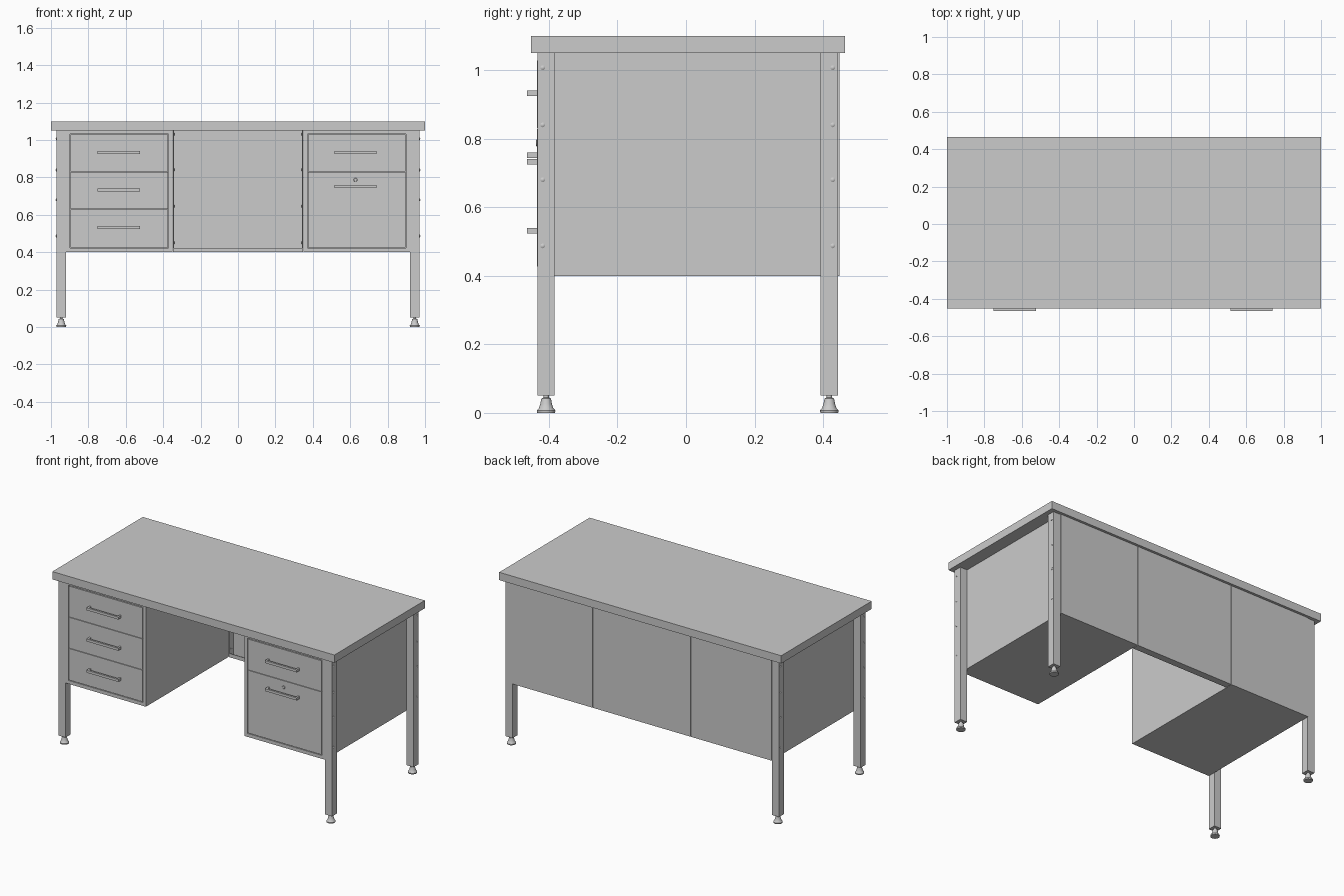
import bpy, bmesh
from math import pi, radians
from mathutils import Matrix, Vector

if "Cube" in bpy.data.objects:
    bpy.data.objects.remove(bpy.data.objects["Cube"])


def add_object(name, bm, smooth=False):
    bmesh.ops.recalc_face_normals(bm, faces=bm.faces)
    mesh = bpy.data.meshes.new(name)
    bm.to_mesh(mesh)
    bm.free()
    ob = bpy.data.objects.new(name, mesh)
    bpy.context.collection.objects.link(ob)
    if smooth:
        bpy.ops.object.select_all(action='DESELECT')
        bpy.context.view_layer.objects.active = ob
        ob.select_set(True)
        bpy.ops.object.shade_smooth_by_angle(angle=radians(35))
    return ob


def boxes(name, *spans):
    """Each span is (x0, x1, y0, y1, z0, z1)."""
    bm = bmesh.new()
    for x0, x1, y0, y1, z0, z1 in spans:
        size = Matrix.Diagonal((abs(x1 - x0), y1 - y0, z1 - z0, 1))
        mid = Matrix.Translation(((x0 + x1) / 2, (y0 + y1) / 2, (z0 + z1) / 2))
        bmesh.ops.create_cube(bm, size=1, matrix=mid @ size)
    return add_object(name, bm)


def turned(name, profile, places, direction=(0, 0, 1), steps=24):
    """Lathe an (r, height) profile and repeat it at every place."""
    bm = bmesh.new()
    rot = Vector((0, 0, 1)).rotation_difference(Vector(direction)).to_matrix().to_4x4()
    for place in places:
        m = Matrix.Translation(place) @ rot
        vs = [bm.verts.new((r, 0, h)) for r, h in profile]
        es = [bm.edges.new(pair) for pair in zip(vs, vs[1:])]
        out = bmesh.ops.spin(bm, geom=vs + es, axis=(0, 0, 1), cent=(0, 0, 0),
                             angle=2 * pi, steps=steps)
        new = set(vs) | {v for e in bm.edges for v in e.verts if not v.tag}
        bmesh.ops.transform(bm, matrix=m, verts=list(new))
        for v in bm.verts:
            v.tag = True
    bmesh.ops.remove_doubles(bm, verts=bm.verts, dist=0.0002)
    return add_object(name, bm, smooth=True)


FRONT, BACK = -0.433, 0.448
LOW, UNDER = 0.40, 1.05
SCREW = [(0, 0.005), (0.004, 0.004), (0.007, 0.002), (0.007, 0)]
FOOT = [(0, 0), (0.026, 0), (0.027, 0.007), (0.021, 0.014), (0.017, 0.026),
        (0.014, 0.042), (0.008, 0.045), (0.008, 0.052)]

# worktop
boxes("worktop", (-1, 1, -0.452, 0.464, UNDER, 1.10))

# legs with levelling feet and side screws
for side, sx in (("left", -1), ("right", 1)):
    for end, y0 in (("front", FRONT), ("back", 0.393)):
        boxes(f"{side}_{end}_leg", (sx * 0.92, sx * 0.97, y0, y0 + 0.05, 0.05, UNDER))
        turned(f"{side}_{end}_foot", FOOT, [(sx * 0.945, y0 + 0.025, 0)])
    turned(f"{side}_leg_screws", SCREW,
           [(sx * 0.97, y, z) for y in (-0.418, 0.428) for z in (1.007, 0.84, 0.68, 0.487)],
           direction=(sx, 0, 0), steps=12)


def handle(name, x, z):
    x0, x1, z0, z1 = x - 0.113, x + 0.113, z - 0.008, z + 0.008
    boxes(name, (x0, x1, -0.464, -0.452, z0, z1),
          (x0, x0 + 0.012, -0.452, -0.433, z0, z1),
          (x1 - 0.012, x1, -0.452, -0.433, z0, z1))


# pedestals: carcass, front frame, drawer fronts and handles
GAP = 0.003
pedestals = {
    "left": (-1, -0.637, [(0.83, 1.03, 0.932), (0.63, 0.83, 0.732), (0.425, 0.63, 0.532)]),
    "right": (1, 0.628, [(0.83, 1.03, 0.932), (0.425, 0.83, 0.752)]),
}
for side, (sx, handle_x, drawers) in pedestals.items():
    a, b = sorted((sx * 0.35, sx * 0.92))
    inner = FRONT + 0.02
    boxes(f"{side}_pedestal", (a, b, inner, BACK, LOW, UNDER),
          (a, a + 0.022, FRONT, inner, LOW, UNDER),
          (b - 0.022, b, FRONT, inner, LOW, UNDER),
          (a + 0.022, b - 0.022, FRONT, inner, LOW, 0.422),
          (a + 0.022, b - 0.022, FRONT, inner, 1.033, UNDER))
    for i, (z0, z1, hz) in enumerate(drawers, 1):
        boxes(f"{side}_drawer_{i}", (a + 0.022 + GAP, b - 0.022 - GAP, FRONT - 0.001, inner,
                                     z0 + GAP / 2, z1 - GAP / 2))
        handle(f"{side}_handle_{i}", handle_x, hz)

# drawer lock
turned("drawer_lock", [(0, 0.004), (0.008, 0.004), (0.010, 0.002), (0.010, 0)],
       [(0.628, FRONT - 0.001, 0.787)], direction=(0, -1, 0), steps=16)

# folded back panel between the pedestals
W = 0.347
boxes("modesty_panel", (-W, W, 0.443, BACK, LOW, UNDER),
      (-W, -W + 0.004, 0.403, 0.443, LOW, UNDER),
      (W - 0.004, W, 0.403, 0.443, LOW, UNDER),
      (-W + 0.004, W - 0.004, 0.403, 0.443, LOW, LOW + 0.004),
      (-W + 0.004, W - 0.004, 0.403, 0.407, LOW + 0.004, LOW + 0.024))
for side, sx in (("left", -1), ("right", 1)):
    turned(f"{side}_panel_screws", SCREW,
           [(sx * (W - 0.004), 0.423, z) for z in (1.03, 0.84, 0.645, 0.45)],
           direction=(-sx, 0, 0), steps=12)
